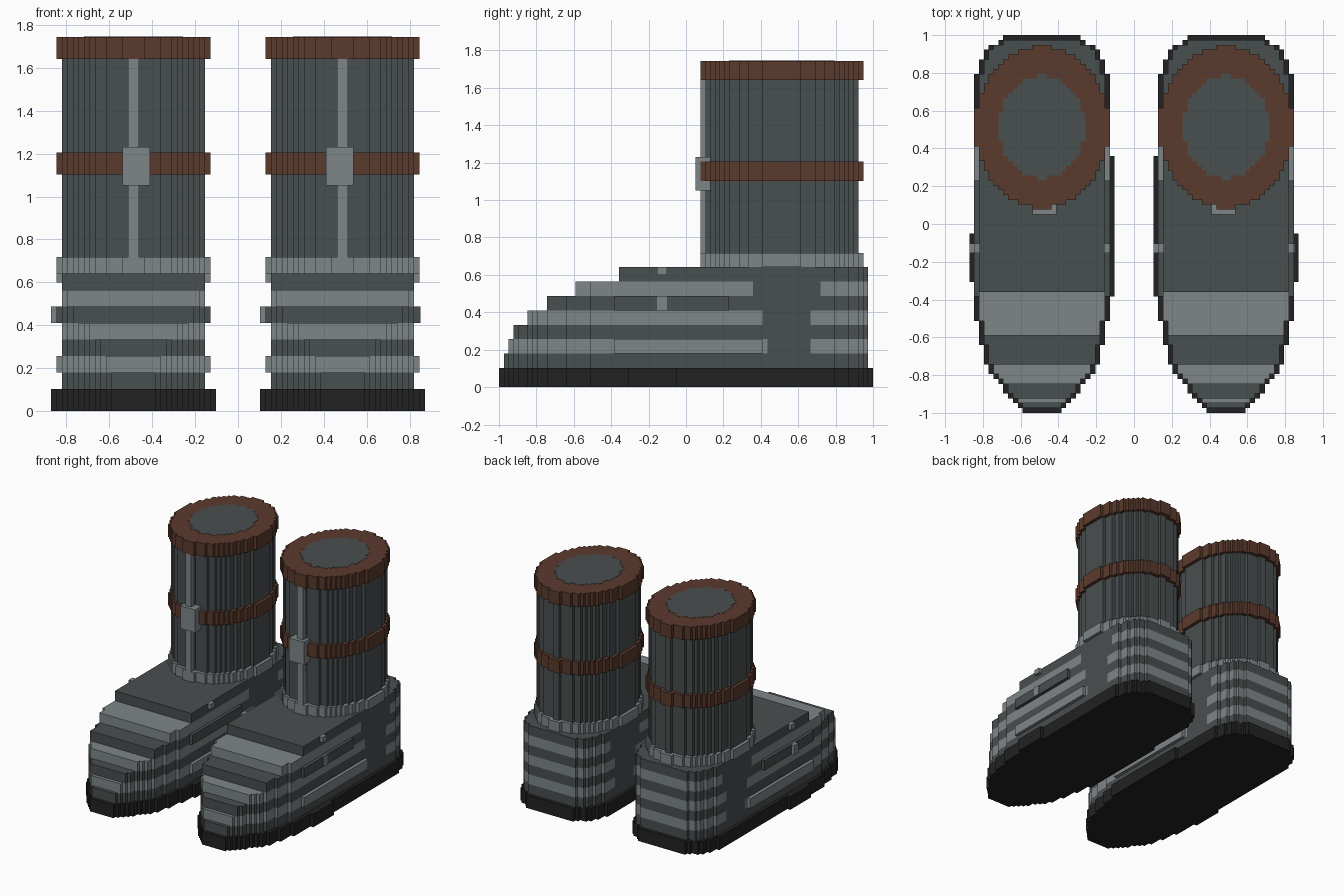
import bpy, bmesh, math

U = 2 / 78          # size of one grid cell
CENTRE = 19         # boot centre line, in cells from x = 0

cube = bpy.data.objects.get("Cube")
if cube:
    bpy.data.objects.remove(cube, do_unlink=True)


def material(name, rgb):
    m = bpy.data.materials.new(name)
    m.use_nodes = True
    m.diffuse_color = (*rgb, 1)
    bsdf = m.node_tree.nodes["Principled BSDF"]
    bsdf.inputs["Base Color"].default_value = (*rgb, 1)
    bsdf.inputs["Roughness"].default_value = 0.8
    return m


DARK = material("dark grey", (0.066, 0.077, 0.078))
LIGHT = material("light grey", (0.21, 0.24, 0.25))
BROWN = material("leather brown", (0.105, 0.042, 0.026))
BLACK = material("rubber black", (0.016, 0.016, 0.016))


def prism(name, side, rows, z0, z1, mats, rule=None):
    """Extrude a stepped outline; rows are (y, inner, outer) in cells."""
    pts = []
    for y, a, b in rows:
        pts += [(b, y), (b, y + 1)]
    for y, a, b in reversed(rows):
        pts += [(-a, y + 1), (-a, y)]
    outline = [p for i, p in enumerate(pts) if p != pts[i - 1]]
    bm = bmesh.new()
    verts = [bm.verts.new((side * (CENTRE + u) * U, y * U, z0 * U)) for u, y in outline]
    base = bm.faces.new(verts)
    top = bmesh.ops.extrude_face_region(bm, geom=[base])
    moved = [g for g in top["geom"] if isinstance(g, bmesh.types.BMVert)]
    bmesh.ops.translate(bm, verts=moved, vec=(0, 0, (z1 - z0) * U))
    bmesh.ops.recalc_face_normals(bm, faces=bm.faces)
    if rule:
        for f in bm.faces:
            f.material_index = rule(f.calc_center_median() / U, f.normal)
    finish(name, bm, mats)


def box(name, side, u, y, z, mat):
    """Box from ranges in cells; u runs outward from the boot centre."""
    prism(name, side, [(y[0], -u[0], u[1])] if y[1] - y[0] == 1 else
          [(j, -u[0], u[1]) for j in range(y[0], y[1])], z[0], z[1], [mat])


def finish(name, bm, mats):
    mesh = bpy.data.meshes.new(name)
    bm.to_mesh(mesh)
    bm.free()
    for m in mats:
        mesh.materials.append(m)
    bpy.context.collection.objects.link(bpy.data.objects.new(name, mesh))


def ellipse(a, b, mid=20):
    """Stepped ellipse with half sizes a and b."""
    rows = []
    for y in range(mid - b, mid + b):
        t = (y + 0.5 - mid) / (b - 0.4)
        h = max(1, round(a * math.sqrt(max(0, 1 - t * t))))
        rows.append((y, h, h))
    return rows


# Half width of the sole along its length
FOOT = [(-39, 4), (-37, 6), (-33, 9), (-31, 11), (-28, 12), (-23, 13),
        (-17, 14), (-14, 15), (13, 15), (15, 14), (28, 14), (33, 13),
        (35, 12), (38, 8), (39, 8)]


def half_width(y):
    for (y0, h0), (y1, h1) in zip(FOOT, FOOT[1:]):
        if y0 <= y <= y1:
            return round(h0 + (h1 - h0) * (y - y0) / (y1 - y0))
    return FOOT[-1][1]


def foot_rows(y0, y1, inset, cap):
    rows = []
    for y in range(y0, y1):
        h = min(cap, half_width(y) - inset)
        rows.append((y, h, h))
    return rows


def sole_rows():
    rows = []
    for y in range(-39, 39):
        h = half_width(y)
        rows.append((y, h, h if -12 <= y < -2 else min(h, 14)))
    return rows


# Front end of each foot layer, and the dark heel column in light layers
FRONTS = [-38, -37, -36, -33, -29, -23, -14]
COLUMN = {1: (17, 26), 3: (16, 26), 5: (14, 28)}

for side, tag in ((1, "left"), (-1, "right")):
    prism(f"{tag}_sole", side, sole_rows(), 0, 4, [BLACK])

    # Stacked foot layers, alternating dark and light
    for k, front in enumerate(FRONTS):
        z = 4 + 3 * k
        rows = foot_rows(front, 38, 1, 13)
        if k in COLUMN:
            lo, hi = COLUMN[k]

            def rule(c, n, lo=lo, hi=hi):
                return 1 if abs(n.z) < 0.5 and lo < c.y < hi else 0
            prism(f"{tag}_foot_layer_{k}", side, rows, z, z + 3, [LIGHT, DARK], rule)
        else:
            prism(f"{tag}_foot_layer_{k}", side, rows, z, z + 3, [DARK])

    # Raised bands along the sides
    for name, z, end, mat in (("lower_band", 7, 16, LIGHT), ("upper_band", 16, 9, DARK)):
        for edge, u in (("outer", (13, 14)), ("inner", (-14, -13))):
            box(f"{tag}_{edge}_{name}", side, u, (-15, end), (z, z + 3), mat)

    # Side clasps
    for edge, u in (("outer", (13, 14)), ("inner", (-14, -13))):
        box(f"{tag}_{edge}_tab", side, u, (-6, -4), (23.4, 25), LIGHT)
    if side > 0:
        box(f"{tag}_clasp", side, (-15, -14), (-6, -4), (16, 19), LIGHT)
        box(f"{tag}_clasp_plate", side, (14, 14.2), (-6, -4), (16, 19), LIGHT)
    else:
        box(f"{tag}_clasp", side, (14, 15), (-6, -4), (16, 19), LIGHT)

    # Shaft with ankle ring, strap and cuff
    prism(f"{tag}_ankle_ring", side, ellipse(14, 17), 25, 28, [LIGHT])
    prism(f"{tag}_shaft", side, ellipse(13, 16), 28, 64, [DARK])
    prism(f"{tag}_strap", side, ellipse(14, 17), 43, 47, [BROWN])
    prism(f"{tag}_cuff", side, ellipse(14, 17), 64, 68, [BROWN])
    prism(f"{tag}_opening", side, ellipse(9, 11), 67.9, 68.08, [DARK])

    # Front strip and buckle
    box(f"{tag}_front_strip", side, (-1, 1), (3, 5), (27, 64), LIGHT)
    box(f"{tag}_buckle", side, (-3, 2), (2, 5), (41, 48), LIGHT)
